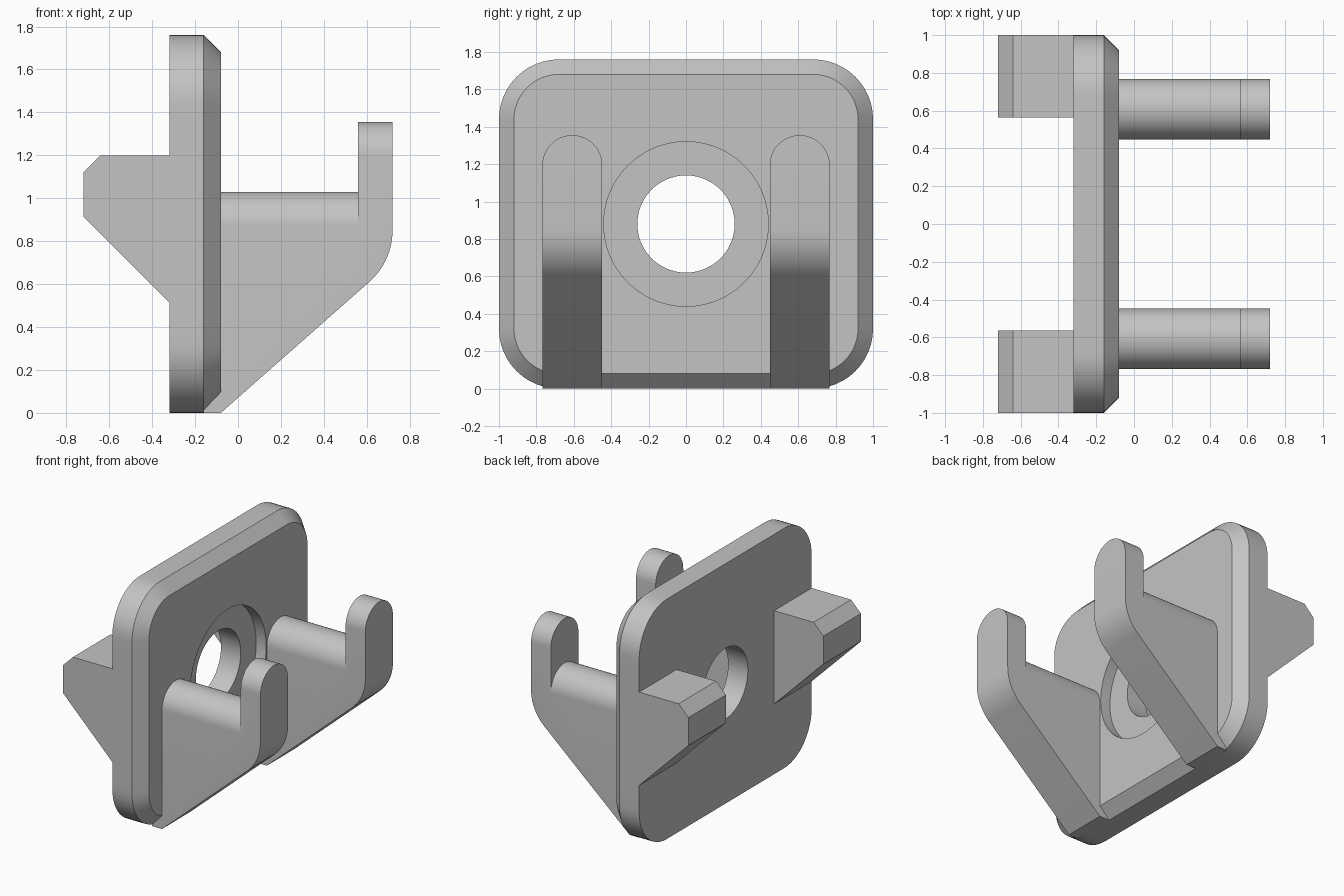
import bpy, bmesh, math

if "Cube" in bpy.data.objects:
    bpy.data.objects.remove(bpy.data.objects["Cube"])

grey = bpy.data.materials.new("light_grey")
grey.diffuse_color = (0.55, 0.55, 0.55, 1)
grey.use_nodes = True
grey.node_tree.nodes["Principled BSDF"].inputs["Base Color"].default_value = grey.diffuse_color


def finish(name, bm):
    bmesh.ops.recalc_face_normals(bm, faces=bm.faces)
    mesh = bpy.data.meshes.new(name)
    bm.to_mesh(mesh)
    bm.free()
    mesh.materials.append(grey)
    obj = bpy.data.objects.new(name, mesh)
    bpy.context.collection.objects.link(obj)
    bpy.ops.object.select_all(action='DESELECT')
    obj.select_set(True)
    bpy.context.view_layer.objects.active = obj
    bpy.ops.object.shade_smooth_by_angle(angle=math.radians(25))
    return obj


def loft(name, rings, closed=False):
    """Join matching rings of points; cap the ends unless the loop closes."""
    bm = bmesh.new()
    vs = [[bm.verts.new(p) for p in ring] for ring in rings]
    n = len(vs[0])
    pairs = list(zip(vs, vs[1:])) + ([(vs[-1], vs[0])] if closed else [])
    for a, b in pairs:
        for i in range(n):
            j = (i + 1) % n
            bm.faces.new((a[i], a[j], b[j], b[i]))
    if not closed:
        bm.faces.new(vs[0])
        bm.faces.new(vs[-1])
    return finish(name, bm)


# Plate: rounded rectangle, chamfered front rim, counterbored hole
MID_Z, CY, CZ = 0.88, 0.68, 0.56      # plate centre height, corner arc centres
ARC, SIDE = 12, 14


def rounded_rect(r):
    corners = [(CY, CZ), (-CY, CZ), (-CY, -CZ), (CY, -CZ)]
    pts = []
    for k, (cy, cz) in enumerate(corners):
        for i in range(ARC + 1):
            a = math.pi / 2 * (k + i / ARC)
            pts.append((cy + r * math.cos(a), cz + r * math.sin(a)))
        (y0, z0), (ny, nz) = pts[-1], corners[(k + 1) % 4]
        a = math.pi / 2 * (k + 1)
        y1, z1 = ny + r * math.cos(a), nz + r * math.sin(a)
        for i in range(1, SIDE):
            t = i / SIDE
            pts.append((y0 + (y1 - y0) * t, z0 + (z1 - z0) * t))
    return pts


def rim(x, r):
    return [(x, y, z + MID_Z) for y, z in rounded_rect(r)]


def hole(x, r):
    angles = [math.atan2(z, y) for y, z in rounded_rect(0.32)]
    return [(x, r * math.cos(a), MID_Z + r * math.sin(a)) for a in angles]


loft("plate", [hole(-0.32, 0.26), rim(-0.32, 0.32), rim(-0.16, 0.32),
               rim(-0.08, 0.24), hole(-0.08, 0.44), hole(-0.16, 0.44),
               hole(-0.16, 0.26)], closed=True)

# Hook arm side profile: (x, z, whether the crown rounding lifts the point)
arm = [(-0.16, 0.0, 0), (-0.08, 0.0, 0)]
R, SLOPE = 0.32, math.atan2(0.62, 0.69)
ax, az = 0.72 - R, 0.85
for i in range(11):
    a = (SLOPE - math.pi / 2) * (1 - i / 10)
    arm.append((ax + R * math.cos(a), az + R * math.sin(a), 0))
arm += [(0.72, 1.195, 1), (0.56, 1.195, 1), (0.56, 0.87, 1), (-0.16, 0.87, 1)]

# Rear lug side profile
lug = [(-0.32, 0.515), (-0.32, 1.2), (-0.64, 1.2), (-0.72, 1.12), (-0.72, 0.915)]

for side, label in ((-1, "front"), (1, "back")):
    rings = []
    for i in range(25):
        a = math.pi * (i / 24 - 0.5)
        y, lift = side * 0.608 + 0.16 * math.sin(a), 0.16 * math.cos(a)
        rings.append([(x, y, z + lift * f) for x, z, f in arm])
    loft(label + "_hook_arm", rings)
    loft(label + "_rear_lug", [[(x, side * y, z) for x, z in lug] for y in (0.565, 1.0)])
